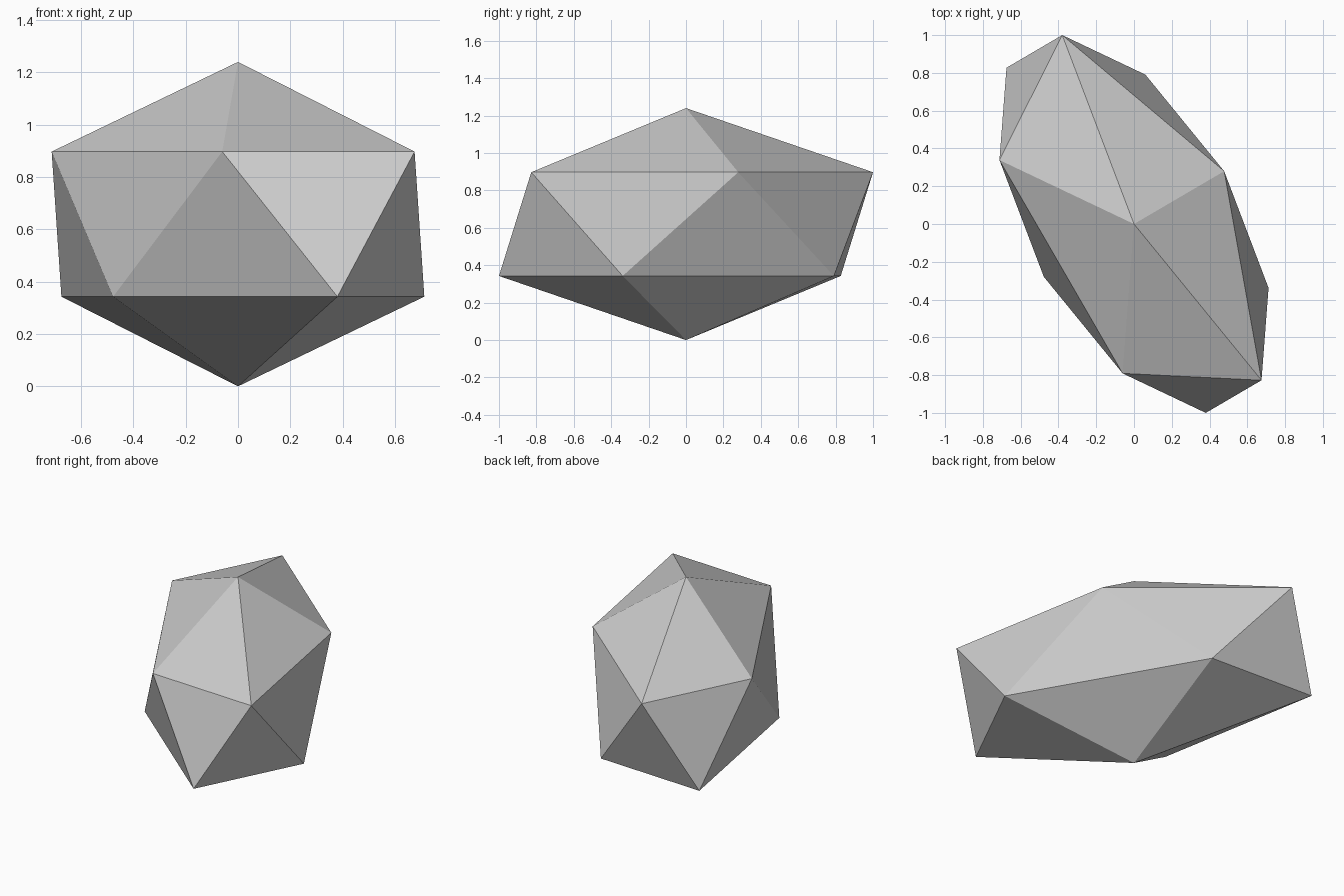
import bpy, bmesh
from mathutils import Matrix

if "Cube" in bpy.data.objects:
    bpy.data.objects.remove(bpy.data.objects["Cube"])

# Flat grey stone colour
grey = bpy.data.materials.new("stone_grey")
grey.diffuse_color = (0.6, 0.6, 0.6, 1.0)
grey.use_nodes = True
grey.node_tree.nodes["Principled BSDF"].inputs["Base Color"].default_value = grey.diffuse_color

# Twenty-sided rock: an icosahedron stretched and sheared in plan
RING = 0.8944              # ring radius of a unit icosahedron
HALF = 0.62                # half height
ax, ay = -0.38, 1.0        # long axis of the ring
bx, by = -0.6255, 0.031    # short axis of the ring
shape = Matrix((
    (ax / RING, bx / RING, 0, 0),
    (ay / RING, by / RING, 0, 0),
    (0, 0, HALF, HALF),
    (0, 0, 0, 1),
))

bm = bmesh.new()
bmesh.ops.create_icosphere(bm, subdivisions=1, radius=1.0, matrix=shape)
bmesh.ops.recalc_face_normals(bm, faces=bm.faces)
mesh = bpy.data.meshes.new("rock")
bm.to_mesh(mesh)
bm.free()
mesh.materials.append(grey)
bpy.context.collection.objects.link(bpy.data.objects.new("rock", mesh))
